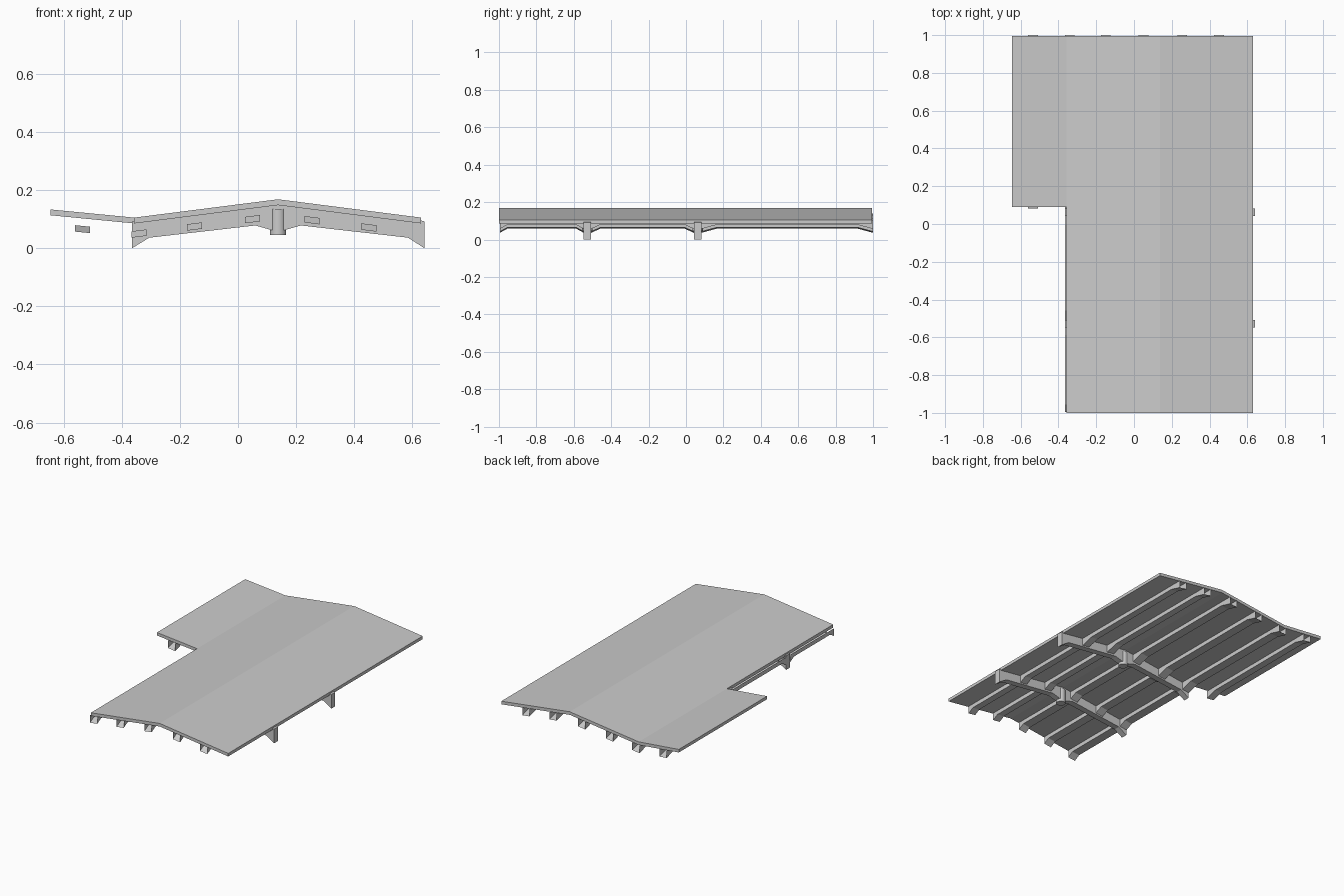
import bpy, bmesh

if "Cube" in bpy.data.objects:
    bpy.data.objects.remove(bpy.data.objects["Cube"])

T = 0.02                                   # slab thickness
ROOF = [(-0.645, 0.133), (-0.357, 0.105), (0.138, 0.168), (0.63, 0.105)]


def under(x):
    """Height of the roof underside at x."""
    pts = ROOF
    for (xa, za), (xb, zb) in zip(pts, pts[1:]):
        if x <= xb:
            break
    return za + (zb - za) * (x - xa) / (xb - xa) - T


def make(name, verts, faces, fix=True):
    mesh = bpy.data.meshes.new(name)
    mesh.from_pydata(verts, [], faces)
    ob = bpy.data.objects.new(name, mesh)
    bpy.context.collection.objects.link(ob)
    if fix:
        bm = bmesh.new()
        bm.from_mesh(mesh)
        bmesh.ops.recalc_face_normals(bm, faces=bm.faces)
        bm.to_mesh(mesh)
        bm.free()
    return ob


def extrude_y(name, profile, y0, y1):
    """Closed x-z profile extruded along y."""
    n = len(profile)
    verts = [(x, y, z) for y in (y0, y1) for x, z in profile]
    faces = [(i, (i + 1) % n, n + (i + 1) % n, n + i) for i in range(n)]
    faces += [tuple(range(n)), tuple(range(n, 2 * n))]
    return make(name, verts, faces)


def slab(name, top, y0, y1):
    return extrude_y(name, top + [(x, z - T) for x, z in reversed(top)], y0, y1)


# Roof deck: folded main slab and shorter side wing
slab("main_roof", ROOF[1:], -1.0, 0.995)
slab("side_roof", ROOF[:2], 0.09, 0.995)

# Cross beams with dropped ends and a ridge boss
BEAM = [(-0.364, 0.0), (-0.305, 0.036), (0.06, 0.078), (0.115, 0.062),
        (0.161, 0.062), (0.216, 0.078), (0.585, 0.036), (0.641, 0.0),
        (0.641, 0.092), (0.629, 0.095), (0.629, 0.0855), (0.138, 0.148),
        (-0.355, 0.0855), (-0.355, 0.095), (-0.364, 0.092)]
BEAM_Y = (-0.527, 0.062)
for y in BEAM_Y:
    extrude_y("cross_beam", BEAM, y - 0.02, y + 0.02)
    bpy.ops.mesh.primitive_cylinder_add(vertices=20, radius=0.028, depth=0.09,
                                        location=(0.138, y, 0.09))
    bpy.context.object.name = "ridge_boss"
    bpy.ops.object.shade_smooth_by_angle()


def purlin(x, y0, y1):
    """Open U channel below the deck, deepened with a haunch at each end."""
    h = 0.088 * (y1 - y0)
    w = 0.026
    verts, faces = [], []
    for y, d in ((y0, 0.048), (y0 + h, 0.026), (y1 - h, 0.026), (y1, 0.048)):
        slope = (under(x + 0.01) - under(x - 0.01)) / 0.02
        zl, zr = under(x) - slope * w, under(x) + slope * w
        verts += [(x - w, y, zl), (x - w, y, zl - d),
                  (x + w, y, zr - d), (x + w, y, zr)]
    for s in range(3):
        for k in range(3):
            a = 4 * s + k
            faces.append((a, a + 1, a + 5, a + 4))
    make("purlin", verts, faces, False).data.flip_normals()


# Purlins span by span between the beams
SPANS = [(-0.995, -0.547), (-0.507, 0.042), (0.082, 1.0)]
for x in (-0.34, -0.15, 0.05, 0.255, 0.45):
    for span in SPANS:
        purlin(x, *span)
purlin(-0.535, *SPANS[2])
